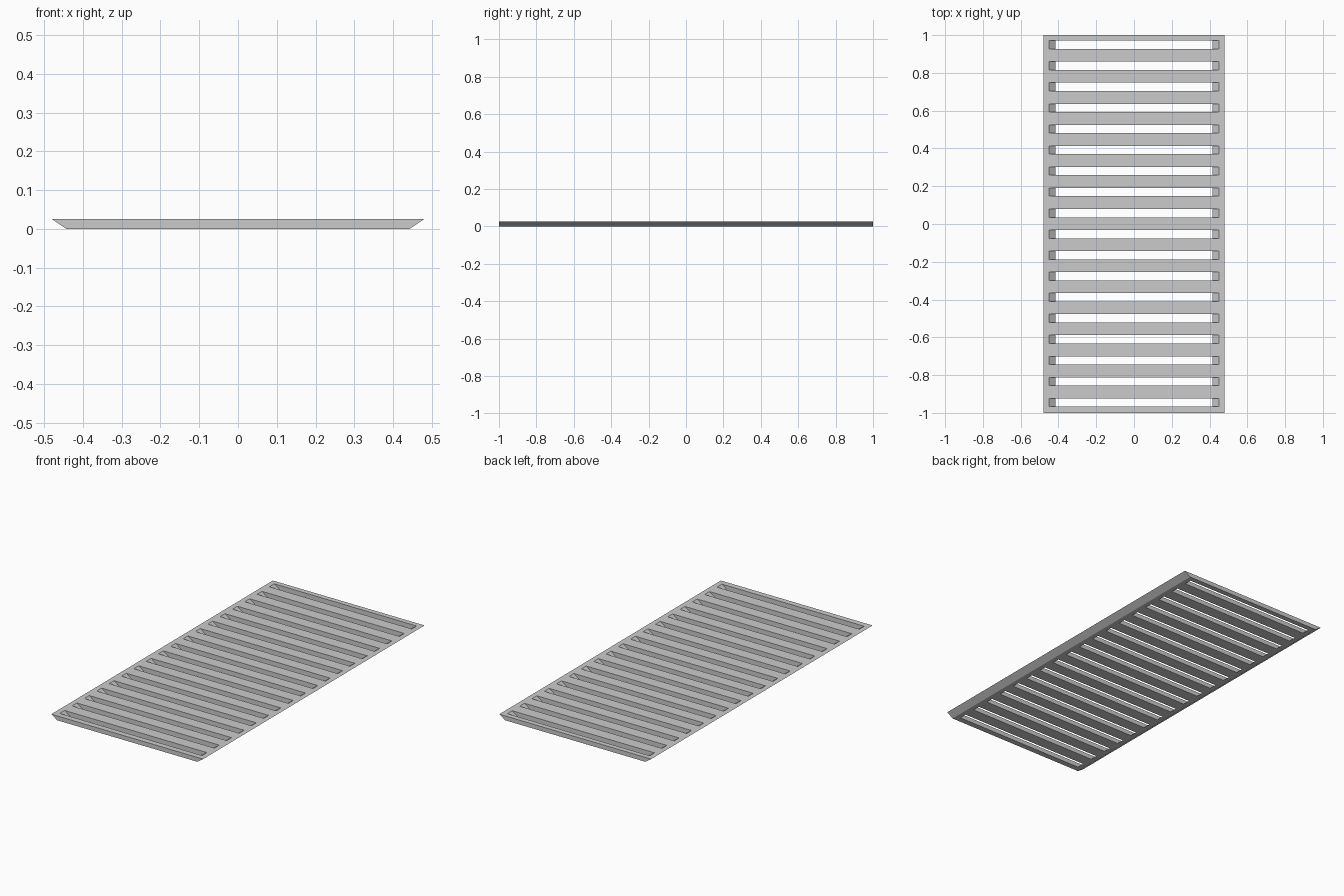
import bpy, bmesh

if "Cube" in bpy.data.objects:
    bpy.data.objects.remove(bpy.data.objects["Cube"])

HEIGHT = 0.025
SLOTS, PITCH, SLOT_W, FIRST = 18, 0.1114, 0.044, -0.945

# Cross-section stations: outer edge and slot end, at bottom and top
XS = {0: (-0.443, -0.415, 0.415, 0.443), 1: (-0.48, -0.45, 0.45, 0.48)}

# Row boundaries along the length: odd rows are slots
ys = [-1.0]
for i in range(SLOTS):
    c = FIRST + i * PITCH
    ys += [c - SLOT_W / 2, c + SLOT_W / 2]
ys.append(1.0)

bm = bmesh.new()
v = {(s, i, j): bm.verts.new((XS[s][i], y, HEIGHT * s))
     for s in (0, 1) for i in range(4) for j, y in enumerate(ys)}
rows = len(ys) - 1


def solid(i, j):
    return 0 <= i < 3 and 0 <= j < rows and not (i == 1 and j % 2 == 1)


# Rails, slats and the walls around each slot
for i in range(3):
    for j in range(rows):
        if not solid(i, j):
            continue
        ring = [(i, j), (i + 1, j), (i + 1, j + 1), (i, j + 1)]
        bm.faces.new([v[(1, *p)] for p in ring])
        bm.faces.new([v[(0, *p)] for p in reversed(ring)])
        neighbours = [(i, j - 1), (i + 1, j), (i, j + 1), (i - 1, j)]
        for k, n in enumerate(neighbours):
            if not solid(*n):
                a, b = ring[k], ring[(k + 1) % 4]
                bm.faces.new([v[(0, *a)], v[(0, *b)], v[(1, *b)], v[(1, *a)]])

# Merge coplanar cells into clean flat faces
bmesh.ops.dissolve_limit(bm, angle_limit=0.01, verts=bm.verts[:], edges=[
    e for e in bm.edges if abs(e.verts[0].co.z - e.verts[1].co.z) > 0.01])
bmesh.ops.recalc_face_normals(bm, faces=bm.faces[:])

mesh = bpy.data.meshes.new("slotted_grate")
bm.to_mesh(mesh)
bm.free()
grate = bpy.data.objects.new("slotted_grate", mesh)
bpy.context.collection.objects.link(grate)
